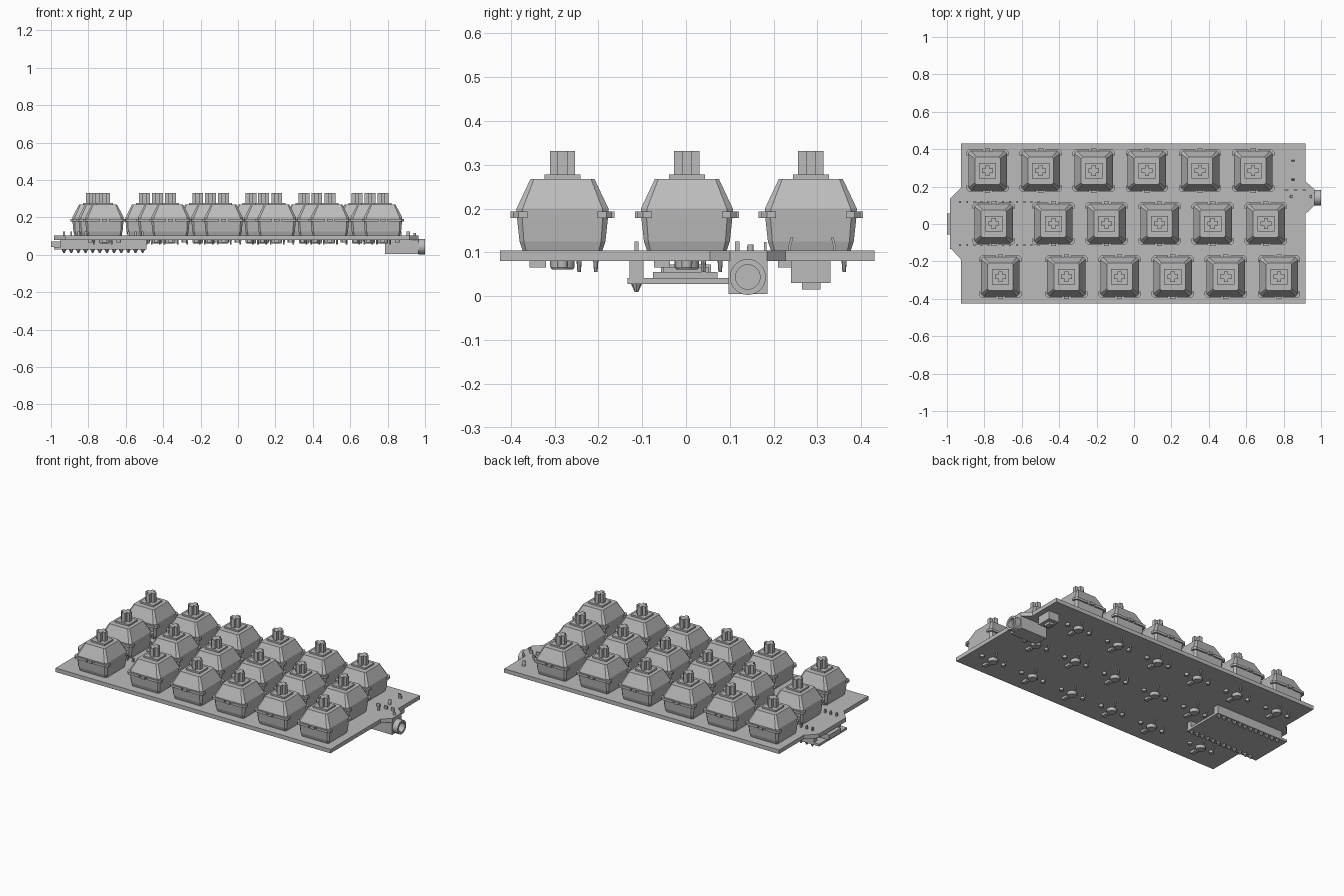
import bpy, bmesh, math
from mathutils import Matrix

cube = bpy.data.objects.get("Cube")
if cube:
    bpy.data.objects.remove(cube, do_unlink=True)

grey = bpy.data.materials.new("plain grey")
grey.use_nodes = True
colour = (0.5, 0.5, 0.5, 1)
grey.diffuse_color = colour
grey.node_tree.nodes["Principled BSDF"].inputs["Base Color"].default_value = colour


def loft(bm, rings):
    """Skin a stack of outlines (each a list of 3D points) and cap both ends."""
    loops = [[bm.verts.new(p) for p in ring] for ring in rings]
    n = len(loops[0])
    for a, b in zip(loops, loops[1:]):
        for i in range(n):
            j = (i + 1) % n
            bm.faces.new((a[i], a[j], b[j], b[i]))
    bm.faces.new(loops[0][::-1])
    bm.faces.new(loops[-1])


def prism(bm, outline, z0, z1):
    loft(bm, [[(x, y, z) for x, y in outline] for z in (z0, z1)])


def box(bm, x0, x1, y0, y1, z0, z1):
    prism(bm, [(x0, y0), (x1, y0), (x1, y1), (x0, y1)], z0, z1)


def rod(bm, x, y, z0, z1, r0, r1, sides=12):
    mat = Matrix.Translation((x, y, (z0 + z1) / 2))
    bmesh.ops.create_cone(bm, cap_ends=True, segments=sides, radius1=r0, radius2=r1,
                          depth=z1 - z0, matrix=mat)


def chamfered(hx, hy, c, z):
    """Square outline with cut corners at height z."""
    return [(hx - c, -hy, z), (hx, c - hy, z), (hx, hy - c, z), (hx - c, hy, z),
            (c - hx, hy, z), (-hx, hy - c, z), (-hx, c - hy, z), (c - hx, -hy, z)]


def make_mesh(name, bm):
    bmesh.ops.recalc_face_normals(bm, faces=bm.faces)
    mesh = bpy.data.meshes.new(name)
    bm.to_mesh(mesh)
    bm.free()
    mesh.materials.append(grey)
    return mesh


def place(name, mesh, x=0, y=0, smooth=False):
    ob = bpy.data.objects.new(name, mesh)
    bpy.context.collection.objects.link(ob)
    ob.location = (x, y, 0)
    if smooth:
        for p in mesh.polygons:
            p.use_smooth = len(p.vertices) == 4
        mesh.set_sharp_from_angle(angle=math.radians(35))
    return ob


TOP, UNDER = 0.104, 0.08

# Circuit board with a bump at each end
bm = bmesh.new()
prism(bm, [(-0.925, -0.425), (0.918, -0.425), (0.918, 0.055), (0.965, 0.10),
           (0.965, 0.185), (0.918, 0.227), (0.918, 0.43), (-0.925, 0.43),
           (-0.925, 0.195), (-0.985, 0.135), (-0.985, -0.125), (-0.925, -0.19)], UNDER, TOP)
place("circuit_board", make_mesh("circuit_board", bm))

# Switch housing: lower tub, waist and sloped upper cap
bm = bmesh.new()
loft(bm, [chamfered(0.091, 0.091, 0.008, TOP), chamfered(0.097, 0.098, 0.01, 0.125),
          chamfered(0.102, 0.104, 0.012, 0.18), chamfered(0.103, 0.105, 0.014, 0.2),
          chamfered(0.068, 0.073, 0.008, 0.268)])
housing = make_mesh("switch_housing", bm)

# Rim clips: an angled piece on each corner and a tab front and back
bm = bmesh.new()
corner = [(0.025, 0.095), (0.025, 0.113), (0.1, 0.113), (0.113, 0.1),
          (0.113, 0.08), (0.095, 0.08), (0.095, 0.095)]
for sx in (1, -1):
    for sy in (1, -1):
        prism(bm, [(sx * x, sy * y) for x, y in corner], 0.179, 0.193)
for sy in (1, -1):
    y0, y1 = sorted((sy * 0.095, sy * 0.119))
    box(bm, -0.014, 0.014, y0, y1, 0.179, 0.193)
rim = make_mesh("switch_rim", bm)

# Plunger: raised collar with a cross-shaped stem
bm = bmesh.new()
box(bm, -0.046, 0.046, -0.041, 0.041, 0.266, 0.278)
a, t = 0.029, 0.011
prism(bm, [(a, -t), (a, t), (t, t), (t, a), (-t, a), (-t, t),
           (-a, t), (-a, -t), (-t, -t), (-t, -a), (t, -a), (t, -t)], 0.276, 0.332)
stem = make_mesh("switch_stem", bm)

# Underside of each switch: centre post, side pegs, contact pins, small component
bm = bmesh.new()
rod(bm, 0, 0, 0.067, UNDER + 0.002, 0.028, 0.028, 20)
rod(bm, 0, 0, 0.061, 0.067, 0.024, 0.028, 20)
for sx in (1, -1):
    rod(bm, sx * 0.076, 0, 0.066, UNDER + 0.002, 0.012, 0.0125)
rod(bm, -0.057, 0.038, 0.055, UNDER + 0.002, 0.004, 0.006, 8)
rod(bm, 0.038, 0.076, 0.055, UNDER + 0.002, 0.004, 0.006, 8)
box(bm, -0.012, 0.012, -0.075, -0.038, 0.066, UNDER + 0.002)
pegs = make_mesh("switch_pegs", bm)

# Three staggered rows: y, first key, second key
PITCH = 0.284
for r, (y, first, second) in enumerate([(0.285, -0.783, -0.499), (0.002, -0.75, -0.431),
                                        (-0.282, -0.714, -0.361)]):
    for k in range(6):
        x = first if k == 0 else second + PITCH * (k - 1)
        tag = f"_{r + 1}_{k + 1}"
        place("switch_housing" + tag, housing, x, y)
        place("switch_rim" + tag, rim, x, y)
        place("switch_stem" + tag, stem, x, y)
        place("switch_pegs" + tag, pegs, x, y, True)

# Controller board hanging under the right-hand end
bm = bmesh.new()
box(bm, -0.985, -0.49, -0.133, 0.133, 0.028, 0.042)
place("controller_board", make_mesh("controller_board", bm))
bm = bmesh.new()
box(bm, -0.86, -0.6, -0.075, 0.072, 0.042, 0.055)
box(bm, -0.78, -0.68, -0.052, 0.052, 0.055, 0.066)
place("controller_chips", make_mesh("controller_chips", bm))
bm = bmesh.new()
box(bm, -1.0, -0.9, -0.057, 0.057, 0.042, 0.072)
place("data_socket", make_mesh("data_socket", bm))

# Header strips and their pins
strips, pins = bmesh.new(), bmesh.new()
for y in (0.117, -0.113):
    box(strips, -0.95, -0.49, y - 0.016, y + 0.016, 0.042, UNDER)
    for i in range(12):
        x = -0.93 + i * 0.0382
        box(pins, x - 0.005, x + 0.005, y - 0.005, y + 0.005, 0.03, 0.125)
        rod(pins, x, y, 0.01, 0.029, 0.004, 0.013, 8)
place("header_strips", make_mesh("header_strips", strips))
place("header_pins", make_mesh("header_pins", pins))

# Cable jack with a hollow round mouth on the left-hand end
bm = bmesh.new()
box(bm, 0.785, 0.965, 0.097, 0.186, 0.005, UNDER)
place("jack_body", make_mesh("jack_body", bm))
bm = bmesh.new()
SIDES = 28
section = [(0.9655, 0.028), (0.9655, 0.041), (1.0, 0.041), (1.0, 0.028)]
rings = []
for i in range(SIDES):
    ang = 2 * math.pi * i / SIDES
    rings.append([bm.verts.new((x, 0.141 + r * math.cos(ang), 0.044 + r * math.sin(ang)))
                  for x, r in section])
for i in range(SIDES):
    p, q = rings[i], rings[(i + 1) % SIDES]
    for j in range(4):
        k = (j + 1) % 4
        bm.faces.new((p[j], p[k], q[k], q[j]))
place("jack_mouth", make_mesh("jack_mouth", bm), smooth=True)

# Jack solder pins poking through the board
bm = bmesh.new()
for x in (0.815, 0.865, 0.91):
    box(bm, x - 0.01, x + 0.01, 0.178, 0.184, UNDER, 0.124)
for x in (0.84, 0.945):
    rod(bm, x, 0.147, UNDER, 0.118, 0.009, 0.007)
place("jack_pins", make_mesh("jack_pins", bm))

# Reset button below the board with two bent legs above
bm = bmesh.new()
box(bm, 0.815, 0.885, 0.24, 0.33, 0.03, UNDER)
box(bm, 0.835, 0.865, 0.265, 0.307, 0.016, 0.03)
place("reset_button", make_mesh("reset_button", bm))
bm = bmesh.new()
for y, lean in ((0.24, -0.005), (0.336, 0.005)):
    loft(bm, [[(0.85 + dx, y + dy + lean * s, z) for dx, dy in
               ((-0.009, -0.003), (0.009, -0.003), (0.009, 0.003), (-0.009, 0.003))]
              for s, z in ((1, UNDER), (0.6, 0.115), (-0.4, 0.134))])
place("reset_button_legs", make_mesh("reset_button_legs", bm))
